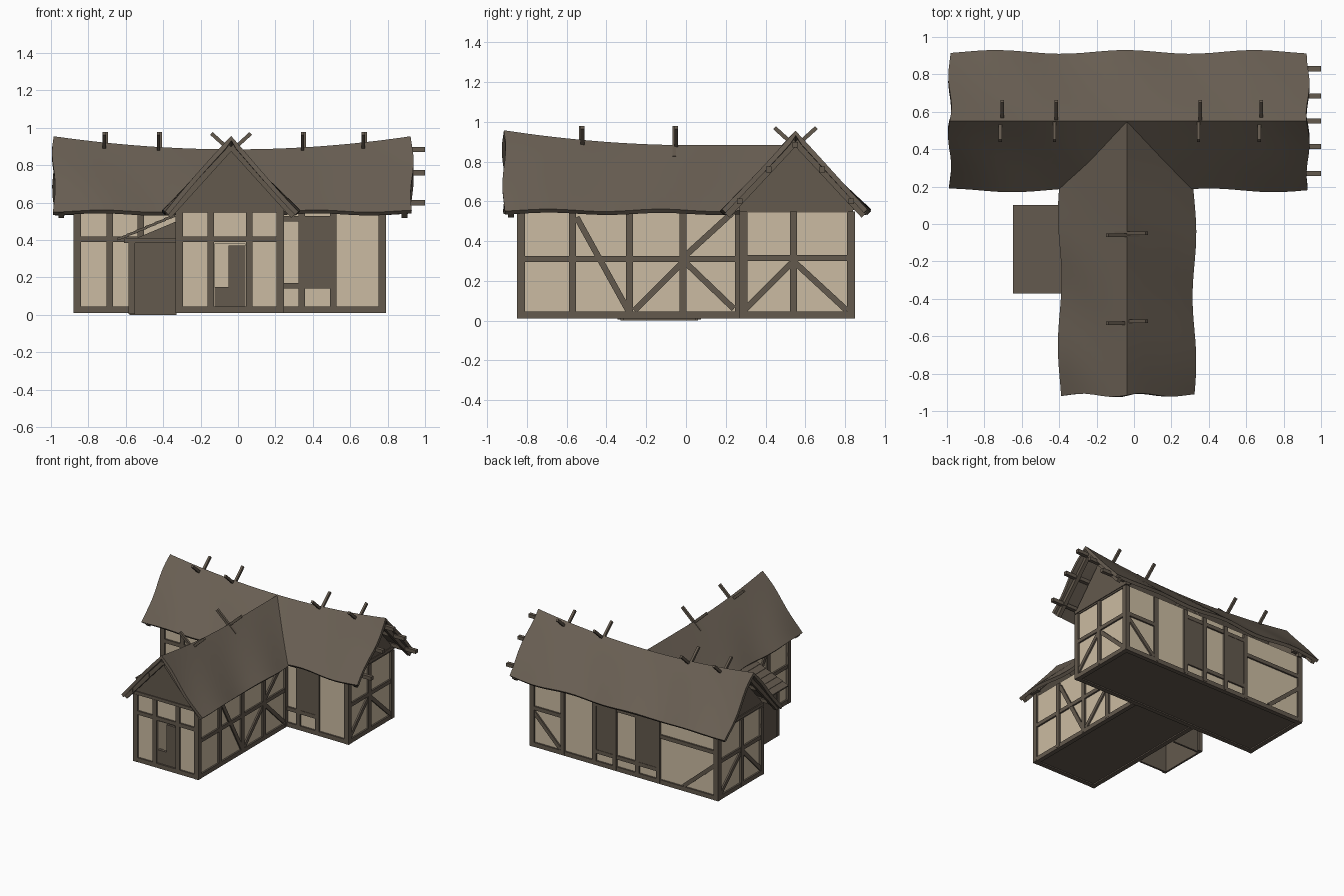
import bpy, bmesh, math
from mathutils import Vector, Matrix

if "Cube" in bpy.data.objects:
    bpy.data.objects.remove(bpy.data.objects["Cube"], do_unlink=True)


def material(name, rgb):
    m = bpy.data.materials.new(name)
    m.use_nodes = True
    m.diffuse_color = (*rgb, 1)
    bsdf = m.node_tree.nodes["Principled BSDF"]
    bsdf.inputs["Base Color"].default_value = (*rgb, 1)
    bsdf.inputs["Roughness"].default_value = 0.9
    return m


PLASTER = material("plaster", (0.6, 0.5, 0.36))
TIMBER = material("timber", (0.125, 0.1, 0.075))
THATCH = material("thatch", (0.14, 0.113, 0.086))


def finish(name, bm, mat):
    mesh = bpy.data.meshes.new(name)
    bm.to_mesh(mesh)
    bm.free()
    mesh.materials.append(mat)
    ob = bpy.data.objects.new(name, mesh)
    bpy.context.collection.objects.link(ob)
    return ob


def add_box(bm, lo, hi):
    lo, hi = Vector(lo), Vector(hi)
    bmesh.ops.create_cube(bm, size=1, matrix=Matrix.Translation((lo + hi) / 2)
                          @ Matrix.Diagonal((*(hi - lo), 1)))


def add_beam(bm, a, b, width, depth, normal):
    a, b, n = Vector(a), Vector(b), Vector(normal)
    t = (b - a).normalized()
    s = n.cross(t)
    m = Matrix((s * width, n * depth, t * (b - a).length)).transposed().to_4x4()
    m.translation = (a + b) / 2
    bmesh.ops.create_cube(bm, size=1, matrix=m)


def boxes(name, mat, *pairs):
    bm = bmesh.new()
    for lo, hi in pairs:
        add_box(bm, lo, hi)
    return finish(name, bm, mat)


def add_prism(bm, pts, vec):
    face = bm.faces.new([bm.verts.new(p) for p in pts])
    ext = bmesh.ops.extrude_face_region(bm, geom=[face], use_keep_orig=True)
    verts = [g for g in ext["geom"] if isinstance(g, bmesh.types.BMVert)]
    bmesh.ops.translate(bm, verts=verts, vec=vec)
    bmesh.ops.recalc_face_normals(bm, faces=bm.faces[:])


# Plaster walls, with a doorway left open in the front gable
boxes("main_wing_walls", PLASTER, ((-.865, .285, .03), (.775, .835, .56)))
boxes("front_wing_walls", PLASTER,
      ((-.32, -.7, .03), (.23, .3, .56)),
      ((-.32, -.835, .03), (-.125, -.7, .56)),
      ((.04, -.835, .03), (.23, -.7, .56)),
      ((-.125, -.835, .38), (.04, -.7, .56)))
boxes("floor", TIMBER, ((-.865, .285, .02), (.775, .835, .035)),
      ((-.32, -.835, .02), (.23, .3, .035)))
boxes("front_door", TIMBER, ((-.05, -.835, .035), (.04, -.81, .37)),
      ((-.125, -.835, .035), (-.05, -.81, .15)))

# Timber framing: members are (u, z, u, z) lines on a wall plane
EAVE = .55


def post(u, w=.035):
    return (u, .02, u, EAVE, w)


def rail(a, b, z, w=.03):
    return (a, z, b, z, w)


def brace(a, za, b, zb):
    return (a, za, b, zb, .03)


def frame(name, axis, pos, sign, members, panels=()):
    bm = bmesh.new()
    n = Vector((sign, 0, 0)) if axis == "x" else Vector((0, sign, 0))

    def place(u, z):
        c = pos - sign * .02
        return (c, u, z) if axis == "x" else (u, c, z)
    for a, za, b, zb, w in members:
        # slanted members sit slightly back so that faces do not coincide
        depth = .04 if a == b else .036 if za == zb else .033
        add_beam(bm, place(a, za), place(b, zb), w, depth, n)
    for a, b, lo, hi in panels:
        add_beam(bm, place((a + b) / 2, lo), place((a + b) / 2, hi), b - a, .03, n)
    return finish(name, bm, TIMBER)


side = [post(u) for u in (-.832, -.57, -.285, -.015, .265)]
side += [rail(-.83, .27, .31), rail(-.85, .27, .028, .035),
         brace(-.55, .52, -.29, .05), brace(-.26, .05, -.02, .29),
         brace(0, .33, .23, .54), brace(0, .29, .24, .06)]
frame("front_wing_left_frame", "x", .245, 1, side)
frame("front_wing_right_frame", "x", -.335, -1, side)

gable = [post(u) for u in (.288, .54, .832)]
gable += [rail(.27, .85, .315), rail(.27, .85, .028, .035), rail(.27, .85, .57, .025),
          brace(.53, .29, .29, .05), brace(.55, .29, .81, .05)]
frame("main_left_gable_frame", "x", .79, 1, gable)
frame("main_right_gable_frame", "x", -.88, -1, gable)

frame("front_gable_frame", "y", -.85, -1,
      [post(u) for u in (-.317, -.145, .06, .227)]
      + [rail(-.335, .245, .405), rail(-.335, .245, .028, .035),
         rail(-.335, .245, .56, .025)])
frame("main_front_frame", "y", .27, -1,
      [post(u) for u in (-.857, -.685, -.52, .34, .51, .772)]
      + [rail(-.88, -.33, .405), rail(-.88, .79, .028, .035),
         rail(.24, .51, .155), rail(.24, .51, .515)],
      [(.35, .5, .14, .5)])
frame("main_back_frame", "y", .85, 1,
      [post(u) for u in (.772, .5, .22, .04, -.16, -.345, -.862)]
      + [rail(-.88, .79, .028, .035), rail(-.86, -.34, .39), rail(.5, .77, .32),
         rail(-.34, .22, .12), rail(-.34, .22, .5),
         brace(.76, .29, .52, .05), brace(-.85, .29, -.57, .05)],
      [(.05, .21, .12, .5), (-.34, -.17, .12, .5)])

# Boarded gable triangles
half, base, shoulder, apex = .285, .545, .575, .895
outline = [(-half, base), (half, base), (half, shoulder), (0, apex), (-half, shoulder)]
bm = bmesh.new()
add_prism(bm, [(u - .04, -.84, z) for u, z in outline], (0, .03, 0))
for x in (.77, -.87):
    add_prism(bm, [(x, u + .555, z) for u, z in outline], (.012, 0, 0))
finish("gable_boards", bm, TIMBER)


# Sagging thatched roofs
def roof(name, place, start, end, half, ridge, eave=.555, rows=30, cols=16):
    bm = bmesh.new()
    grid = []
    for i in range(rows + 1):
        s = i / rows
        a = start + (end - start) * s
        row = []
        for j in range(cols + 1):
            v = 2 * j / cols - 1
            along = a + .01 * math.sin(7 * v + 4 * s) * (1 - abs(v) * .3)
            across = v * half + .01 * math.sin(9 * a + 2 * v) * abs(v)
            low = eave + .006 * math.sin(11 * a + 3 * v)
            z = low + (ridge(s) - low) * (1 - abs(v))
            row.append(bm.verts.new(place(along, across, z)))
        grid.append(row)
    for r0, r1 in zip(grid, grid[1:]):
        for j in range(cols):
            bm.faces.new((r0[j], r0[j + 1], r1[j + 1], r1[j]))
    bm.normal_update()
    if sum(f.normal.z for f in bm.faces) < 0:
        bmesh.ops.reverse_faces(bm, faces=bm.faces[:])
    ob = finish(name, bm, THATCH)
    mod = ob.modifiers.new("thickness", "SOLIDIFY")
    mod.thickness, mod.offset = .025, -1
    bpy.ops.object.select_all(action="DESELECT")
    bpy.context.view_layer.objects.active = ob
    ob.select_set(True)
    bpy.ops.object.modifier_apply(modifier=mod.name)
    bpy.ops.object.shade_smooth_by_angle(angle=math.radians(50))


roof("main_roof", lambda a, c, z: (a, .55 + c, z), -.985, .93, .37,
     lambda s: .885 + .07 * (2 * s - 1) ** 2)
roof("front_roof", lambda a, c, z: (c - .037, a, z), -.915, .55, .36,
     lambda s: .882 + .075 * max(0, 1 - s / .65) ** 2)

# Rafters under the roof ends, and crossed sticks over the ridges
rafters, sticks = bmesh.new(), bmesh.new()
for k in (-1, 1):
    for x in (-.945, .89):
        add_beam(rafters, (x, .55 + k * .345, .53), (x, .55, .9), .035, .03, (1, 0, 0))
    add_beam(rafters, (-.037 + k * .335, -.88, .53), (-.037, -.88, .9), .035, .03, (0, 1, 0))
    for x in (-.71, -.42, .35, .675):
        x += k * .005
        add_beam(sticks, (x, .55 - k * .06, .82), (x, .55 + k * .105, .97), .02, .018, (1, 0, 0))
    for y in (-.525, -.055):
        y += k * .005
        add_beam(sticks, (-.037 - k * .06, y, .82), (-.037 + k * .105, y, .97), .02, .018, (0, 1, 0))
finish("gable_rafters", rafters, TIMBER)
finish("ridge_sticks", sticks, TIMBER)

# Purlin ends poking out under the roof
bm = bmesh.new()
for off, z in ((-.28, .6), (-.135, .76), (0, .885), (.135, .76), (.28, .6)):
    y, x, r = .55 + off, -.037 + off, .014
    add_box(bm, (.72, y - r, z - r), (1, y + r, z + r))
    add_box(bm, (-.96, y - r, z - r), (-.8, y + r, z + r))
    add_box(bm, (x - r, -.9, z - r), (x + r, -.78, z + r))
finish("purlins", bm, TIMBER)

# Lean-to shed: boarded walls, posts and a lapped plank roof
left, right, front, back = -.58, -.33, -.33, .06
bm = bmesh.new()
profile = [(left, 0), (right, 0), (right, .5), (left, .395)]
for y in (front, back - .015):
    add_prism(bm, [(x, y, z) for x, z in profile], (0, .015, 0))
add_box(bm, (left, front, 0), (left + .015, back, .4))
for y in (front, back):
    add_box(bm, (left - .006, y - .015, .005), (left + .03, y + .015, .4))
    add_box(bm, (left - .03, y - .012, .385), (right, y + .012, .41))
finish("shed_walls", bm, TIMBER)
bm = bmesh.new()
planks = 6
for i in range(planks):
    x, z = -.645 + i * .05, .405 + i * .021
    add_beam(bm, (x, -.135, z), (x + .058, -.135, z + .02), .475, .014,
             Vector((-.02, 0, .058)).normalized())
finish("shed_roof_planks", bm, TIMBER)
